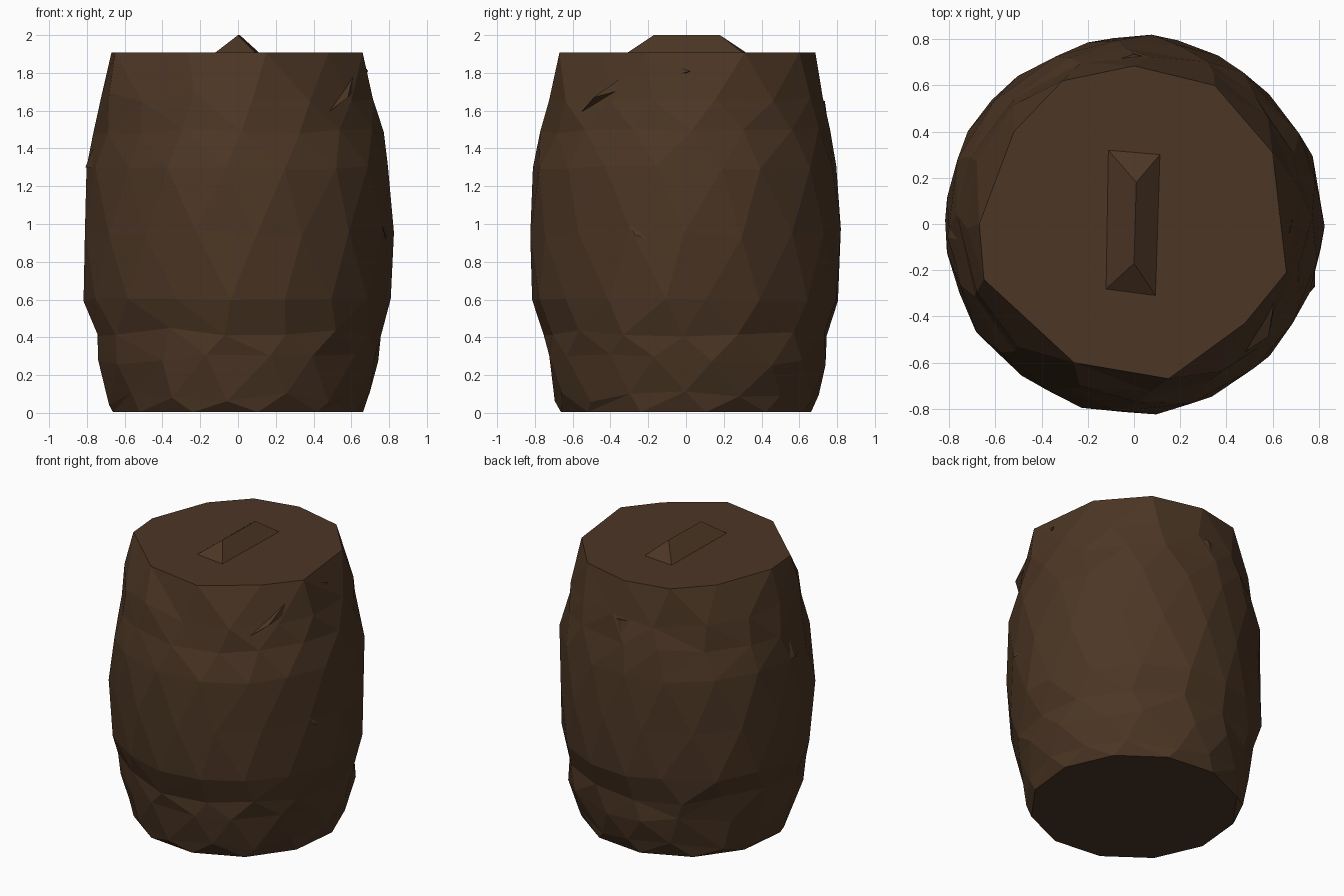
import bpy, bmesh, math, random
from math import sin, cos, pi, tau
from mathutils import Vector

random.seed(11)
cube = bpy.data.objects.get("Cube")
if cube:
    bpy.data.objects.remove(cube)

wood = bpy.data.materials.new("dark_brown_wood")
wood.use_nodes = True
brown = (0.072, 0.037, 0.018, 1)
wood.diffuse_color = brown
bsdf = wood.node_tree.nodes["Principled BSDF"]
bsdf.inputs["Base Color"].default_value = brown
bsdf.inputs["Roughness"].default_value = 0.9


def finish(name, bm):
    bmesh.ops.recalc_face_normals(bm, faces=bm.faces)
    mesh = bpy.data.meshes.new(name)
    bm.to_mesh(mesh)
    bm.free()
    mesh.materials.append(wood)
    ob = bpy.data.objects.new(name, mesh)
    bpy.context.collection.objects.link(ob)
    return ob


def angle(v):
    return math.atan2(v.co.y, v.co.x) % tau


def zip_rings(bm, low, high):
    """Join two rings of any size with triangles, advancing by angle."""
    low, high = sorted(low, key=angle), sorted(high, key=angle)
    i = j = 0
    n, m = len(low), len(high)
    while i < n or j < m:
        a, b = low[i % n], high[j % m]
        next_low = angle(low[(i + 1) % n]) + tau * ((i + 1) // n)
        next_high = angle(high[(j + 1) % m]) + tau * ((j + 1) // m)
        if j >= m or (i < n and next_low <= next_high):
            bm.faces.new((a, low[(i + 1) % n], b))
            i += 1
        else:
            bm.faces.new((a, high[(j + 1) % m], b))
            j += 1


# Barrel body: roughly hewn rings (height, radius, sides, height wobble)
rings = [(0.08, 0.70, 15, 0.04), (0.28, 0.75, 16, 0.03),
         (0.43, 0.762, 15, 0.03), (0.60, 0.81, 17, 0.01),
         (0.95, 0.823, 17, 0.03), (1.30, 0.81, 17, 0.01),
         (1.49, 0.765, 16, 0.02), (1.67, 0.735, 15, 0.03)]
lid_outline = [(-.31, .62), (0, .685), (.35, .60), (.60, .31), (.66, -.21), (.48, -.43),
               (.15, -.67), (-.26, -.60), (-.65, -.24), (-.67, 0), (-.52, .40)]
bm = bmesh.new()
loops = [[bm.verts.new((0.67 * cos(a), 0.67 * sin(a), 0.004))
          for a in (tau * (k + 0.3) / 12 for k in range(12))]]
for index, (z, r, sides, wobble) in enumerate(rings):
    loop = []
    for k in range(sides):
        a = tau * (k + 0.5 * (index % 2) + random.uniform(-0.15, 0.15)) / sides
        rr = r + random.uniform(-0.012, 0.008)
        loop.append(bm.verts.new((rr * cos(a), rr * sin(a), z + random.uniform(-wobble, wobble))))
    loops.append(loop)
loops.append([bm.verts.new((x, y, 1.907)) for x, y in lid_outline])
for low, high in zip(loops, loops[1:]):
    zip_rings(bm, low, high)
bm.faces.new(loops[0])
bm.faces.new(loops[-1])
finish("barrel_body", bm)

# Lid handle: hipped ridge
bm = bmesh.new()
base = [bm.verts.new((x, y, 1.9)) for x, y in ((-.13, -.29), (.10, -.32), (.12, .31), (-.12, .33))]
ridge = [bm.verts.new((x, y, 2.0)) for x, y in ((0, -.17), (.01, .18))]
bm.faces.new((base[0], base[1], ridge[0]))
bm.faces.new((base[2], base[3], ridge[1]))
bm.faces.new((base[1], base[2], ridge[1], ridge[0]))
bm.faces.new((base[3], base[0], ridge[0], ridge[1]))
bm.faces.new(base)
finish("lid_handle", bm)


def splinter(name, *points):
    """Proud sliver of wood: corners given as (degrees, radius, height)."""
    bm = bmesh.new()
    verts = [bm.verts.new((r * cos(math.radians(d)), r * sin(math.radians(d)), z))
             for d, r, z in points]
    for skip in range(4):
        bm.faces.new([v for k, v in enumerate(verts) if k != skip])
    return finish(name, bm)


# Splinters and ledges around the sides
splinter("side_splinter", (-28, .79, 1.12), (-9, .79, .90), (-19, .83, .94), (-14, .76, 1.02))
splinter("shoulder_splinter", (-64, .73, 1.47), (2, .69, 1.81), (-40, .76, 1.67), (-17, .66, 1.88))
splinter("back_ledge", (114, .70, 1.64), (72, .72, 1.65), (90, .735, 1.65), (92, .76, 1.48))
splinter("left_ledge", (170, .79, 1.30), (200, .79, 1.29), (184, .81, 1.30), (185, .77, 1.40))
